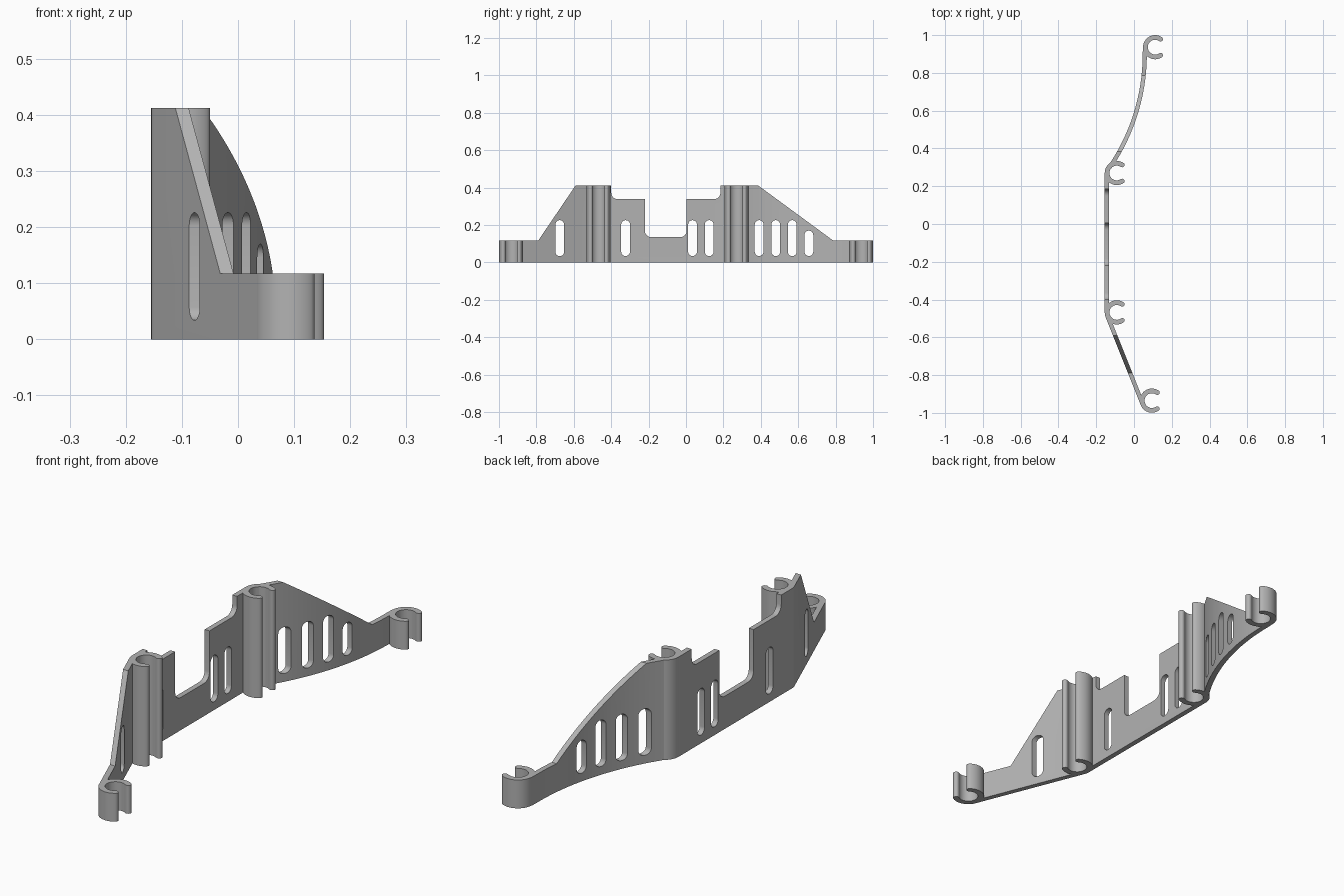
import bpy, bmesh, math
from mathutils import Vector

if "Cube" in bpy.data.objects:
    bpy.data.objects.remove(bpy.data.objects["Cube"])

T = 0.022            # wall thickness
R, RI = 0.064, 0.039  # clip outer and inner radius
HIGH, LOW = 0.412, 0.117

grey = bpy.data.materials.new("mid grey")
grey.diffuse_color = (0.45, 0.45, 0.45, 1)
grey.use_nodes = True
grey.node_tree.nodes["Principled BSDF"].inputs["Base Color"].default_value = grey.diffuse_color


def prism(name, outlines, sweep):
    """Extrude closed 3D outlines along the sweep vector."""
    bm = bmesh.new()
    for pts in outlines:
        face = bm.faces.new([bm.verts.new(p) for p in pts])
        ext = bmesh.ops.extrude_face_region(bm, geom=[face], use_keep_orig=True)
        verts = [v for v in ext["geom"] if isinstance(v, bmesh.types.BMVert)]
        bmesh.ops.translate(bm, vec=sweep, verts=verts)
    bmesh.ops.recalc_face_normals(bm, faces=bm.faces)
    me = bpy.data.meshes.new(name)
    bm.to_mesh(me)
    bm.free()
    ob = bpy.data.objects.new(name, me)
    bpy.context.collection.objects.link(ob)
    me.materials.append(grey)
    return ob


def smooth(ob):
    bpy.ops.object.select_all(action='DESELECT')
    ob.select_set(True)
    bpy.context.view_layer.objects.active = ob
    bpy.ops.object.shade_smooth_by_angle(angle=math.radians(30))


def arc(cx, cy, r, a0, a1, n):
    return [(cx + r * math.cos(math.radians(a0 + (a1 - a0) * i / n)),
             cy + r * math.sin(math.radians(a0 + (a1 - a0) * i / n))) for i in range(n + 1)]


# Plan of the wall: straight front wing, flat middle, bowed rear wing
path = [(0.036, -0.959), (-0.150, -0.494), (-0.154, -0.482), (-0.155, -0.468),
        (-0.155, 0.27), (-0.1535, 0.285), (-0.148, 0.299)]
bow = 1.05
a_start = -math.degrees(math.asin((0.9 - 0.313) / bow))
path += arc(0.046 - bow, 0.9, bow, a_start, 0, 32) + [(0.047, 0.94)]

# Offset the outer line inward with mitred corners
outer = [Vector(p) for p in path]
inner = []
for i, p in enumerate(outer):
    d0 = (p - outer[max(i - 1, 0)]) if i else outer[1] - p
    d1 = (outer[i + 1] - p) if i < len(outer) - 1 else d0
    n0, n1 = (Vector((d.y, -d.x)).normalized() for d in (d0, d1))
    m = (n0 + n1).normalized()
    inner.append(p + m * T / m.dot(n0))
plan = outer + inner[::-1]
wall = prism("wall", [[(p.x, p.y, 0) for p in plan]], (0, 0, 0.5))

# Side outline with the stepped, rounded notch
f = 0.035
side = [(-1.2, -0.1), (-1.2, LOW), (-0.79, LOW), (-0.59, HIGH), (-0.40, HIGH)]
side += arc(-0.40 + f, 0.338 + f, f, 180, 270, 6) + [(-0.22, 0.338)]
side += arc(-0.22 + f, 0.135 + f, f, 180, 270, 6)
side += arc(0.004 - f, 0.135 + f, f, 270, 360, 6) + [(0.004, 0.338)]
side += arc(0.184 - f, 0.338 + f, f, 270, 360, 6)
side += [(0.184, HIGH), (0.385, HIGH), (0.787, LOW), (1.2, LOW), (1.2, -0.1)]
# Lift the lower edge to the ground exactly
side = [(y, max(z, 0.0)) for y, z in side]
outline = prism("outline_cutter", [[(-0.5, y, z) for y, z in side]], (1, 0, 0))

# Rounded vertical slots
w = 0.0235
slots = []
for y, top in [(-0.675, 0.226), (-0.323, 0.226), (0.035, 0.226), (0.124, 0.226),
               (0.391, 0.226), (0.480, 0.226), (0.568, 0.226), (0.657, 0.170)]:
    pts = arc(y, top - w, w, 0, 180, 12) + arc(y, 0.034 + w, w, 180, 360, 12)
    slots.append([(-0.5, a, b) for a, b in pts])
slot_cutter = prism("slot_cutter", slots, (1, 0, 0))

for cutter, op in ((outline, 'INTERSECT'), (slot_cutter, 'DIFFERENCE')):
    mod = wall.modifiers.new(op.lower(), 'BOOLEAN')
    mod.object, mod.operation, mod.solver = cutter, op, 'EXACT'
bpy.context.view_layer.update()
wall.data = bpy.data.meshes.new_from_object(
    wall.evaluated_get(bpy.context.evaluated_depsgraph_get()))
wall.modifiers.clear()
for cutter in (outline, slot_cutter):
    bpy.data.objects.remove(cutter)
smooth(wall)

# Open C-shaped clips with rounded lips
half = 56
mid, tip = (R + RI) / 2, (R - RI) / 2
for name, x, y, h in [("front_end_clip", 0.095, -0.935, LOW),
                      ("front_middle_clip", -0.091, -0.468, HIGH),
                      ("rear_middle_clip", -0.091, 0.27, HIGH),
                      ("rear_end_clip", 0.112, 0.936, LOW)]:
    c = math.radians(half)
    lip = (x + mid * math.cos(c), mid * math.sin(c))
    pts = arc(x, y, R, half, 360 - half, 40)
    pts += arc(lip[0], y - lip[1], tip, -half, 180 - half, 8)[1:-1]
    pts += arc(x, y, RI, 360 - half, half, 40)
    pts += arc(lip[0], y + lip[1], tip, 180 + half, 360 + half, 8)[1:-1]
    smooth(prism(name, [[(a, b, 0) for a, b in pts]], (0, 0, h)))
